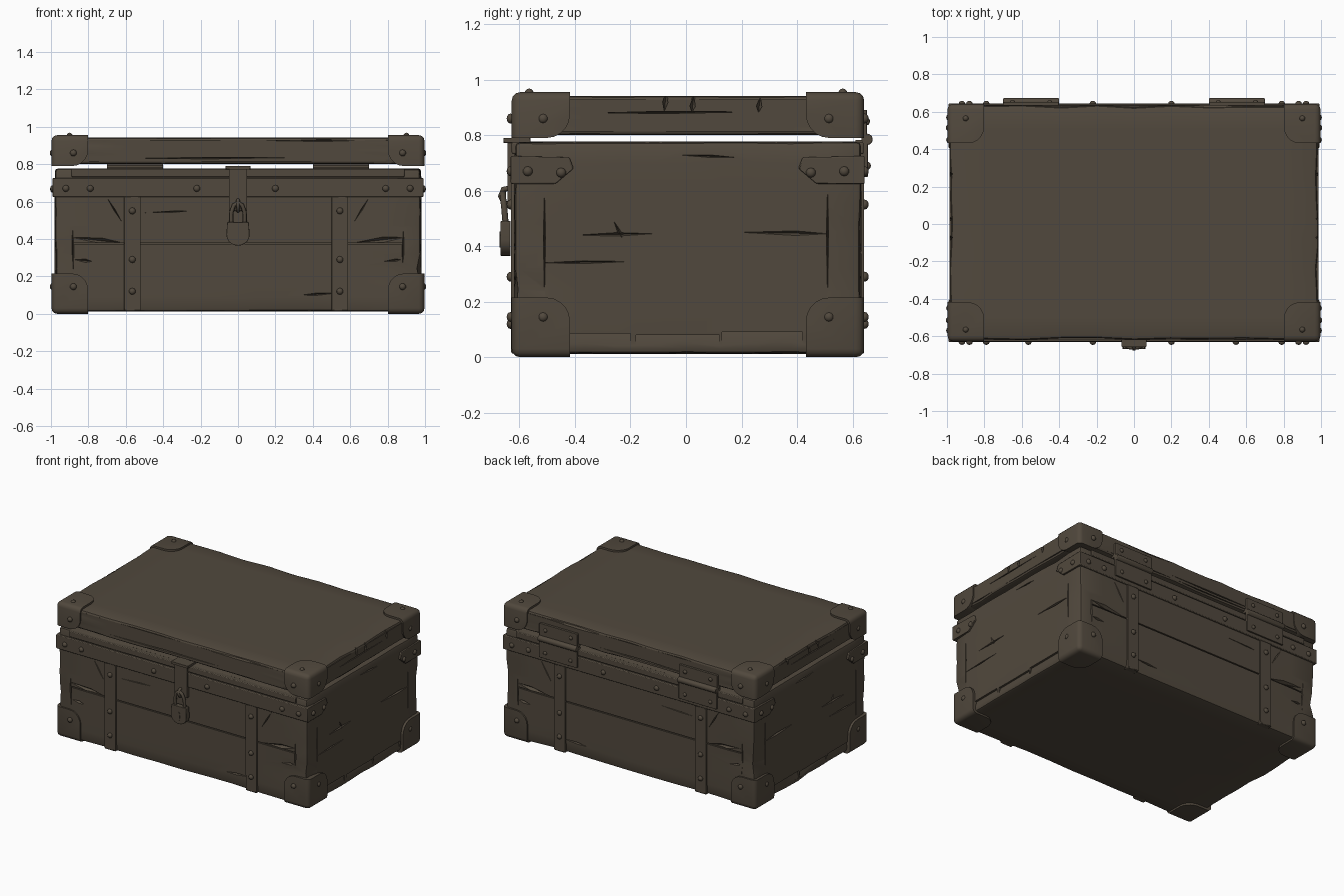
import bpy, bmesh, math, random
from mathutils import Vector, Matrix

random.seed(4)
default = bpy.data.objects.get("Cube")
if default:
    bpy.data.objects.remove(default)

brown = bpy.data.materials.new("weathered brown")
brown.use_nodes = True
colour = (0.083, 0.066, 0.047, 1)
brown.diffuse_color = colour
shader = next(n for n in brown.node_tree.nodes if n.type == 'BSDF_PRINCIPLED')
shader.inputs["Base Color"].default_value = colour
shader.inputs["Roughness"].default_value = 0.8

FRONT, BACK, SIDE = -0.62, 0.632, 0.98


def finish(bm, name, bevel=0.0):
    bmesh.ops.recalc_face_normals(bm, faces=bm.faces)
    mesh = bpy.data.meshes.new(name)
    bm.to_mesh(mesh)
    bm.free()
    mesh.materials.append(brown)
    ob = bpy.data.objects.new(name, mesh)
    bpy.context.collection.objects.link(ob)
    if bevel:
        mod = ob.modifiers.new("worn edges", 'BEVEL')
        mod.width, mod.segments = bevel, 2
    return ob


def smooth(ob, angle=35):
    bpy.ops.object.select_all(action='DESELECT')
    ob.select_set(True)
    bpy.context.view_layer.objects.active = ob
    bpy.ops.object.shade_smooth_by_angle(angle=math.radians(angle))


def hull(bm, points):
    verts = [bm.verts.new(p) for p in points]
    bmesh.ops.convex_hull(bm, input=verts)


def box(bm, x0, x1, y0, y1, z0, z1):
    hull(bm, [(x, y, z) for x in (x0, x1) for y in (y0, y1) for z in (z0, z1)])


def on_face(face, u, v, out=0.0):
    """Point on a wall: u runs along the wall, v is the height."""
    return Vector({"front": (u, FRONT - out, v), "back": (u, BACK + out, v),
                   "left": (SIDE + out, u, v), "right": (-SIDE - out, u, v)}[face])


def crack(bm, face, u0, v0, u1, v1, width=0.008):
    # spindle-shaped gouge that tapers at both ends
    a, b = Vector((u0, v0)), Vector((u1, v1))
    mid = a.lerp(b, random.uniform(0.35, 0.65))
    side = Vector((a.y - b.y, b.x - a.x)).normalized() * width
    flat = [(a, 0), (b, 0), (mid + side, 0.004), (mid - side, 0.004),
            (mid, 0.02), (mid, -0.02)]
    hull(bm, [on_face(face, p.x, p.y, d) for p, d in flat])


def worn_box(name, x, y0, y1, z0, z1, wear):
    bm = bmesh.new()
    box(bm, -x, x, y0, y1, z0, z1)
    bmesh.ops.dissolve_limit(bm, angle_limit=0.01, verts=bm.verts, edges=bm.edges)
    outer = bm.edges[:]
    bmesh.ops.subdivide_edges(bm, edges=outer, cuts=9, use_grid_fill=True)
    rim = [e for e in bm.edges if e.calc_face_angle(0) > 1]
    centre = Vector((0, (y0 + y1) / 2, (z0 + z1) / 2))
    for v in {v for e in rim for v in e.verts}:
        v.co += (centre - v.co).normalized() * random.uniform(0, wear)
    bmesh.ops.bevel(bm, geom=rim, offset=0.016, segments=2, affect='EDGES',
                    profile=0.5)
    return finish(bm, name)


def carve(ob, bm):
    cutter = finish(bm, "cutter")
    cutter.hide_render = True
    mod = ob.modifiers.new("damage", 'BOOLEAN')
    mod.operation, mod.solver, mod.object = 'DIFFERENCE', 'EXACT', cutter
    mod.use_self = True
    bpy.context.view_layer.objects.active = ob
    bpy.ops.object.modifier_apply(modifier=mod.name)
    bpy.data.objects.remove(cutter)
    smooth(ob, 30)


# Chest body with plank seams, cracks and chipped lower edges
body = worn_box("chest_body", SIDE, FRONT, BACK, 0.012, 0.777, 0.012)
cuts = bmesh.new()
for face in ("front", "back"):
    y = FRONT if face == "front" else BACK
    box(cuts, -0.88, 0.88, y - 0.012, y + 0.012, 0.373, 0.381)
    for s in (-1, 1):
        crack(cuts, face, s * 0.9, 0.41, s * 0.6, 0.375, 0.018)
        crack(cuts, face, s * 0.88, 0.22, s * 0.885, 0.47)
        crack(cuts, face, s * 0.88, 0.29, s * 0.78, 0.28, 0.012)
        crack(cuts, face, s * 0.7, 0.62, s * 0.62, 0.49, 0.005)
    crack(cuts, face, 0.34, 0.1, 0.52, 0.11)
    crack(cuts, face, -0.5, 0.54, -0.25, 0.55, 0.004)
for face in ("left", "right"):
    s = 1 if face == "left" else -1
    crack(cuts, face, 0.2, 0.45, 0.51, 0.445, 0.01)
    crack(cuts, face, -0.39, 0.44, -0.12, 0.445)
    crack(cuts, face, -0.26, 0.49, -0.23, 0.43)
    crack(cuts, face, -0.52, 0.34, -0.2, 0.345, 0.006)
    crack(cuts, face, -0.05, 0.73, 0.18, 0.72, 0.006)
    for v in (-0.51, 0.51):
        crack(cuts, face, v, 0.2, v, 0.62, 0.005)
    # broken recess along the foot of the wall
    for y0, y1, top in ((-0.42, -0.2, 0.085), (-0.18, 0.12, 0.08), (0.13, 0.42, 0.09)):
        hull(cuts, [(s * x, y, z) for y in (y0, y1)
                    for x, z in ((1.02, 0.04), (1.02, top), (0.965, top), (0.978, 0.04))])
carve(body, cuts)

# Flat lid hovering just above the body
lid = worn_box("lid", 0.987, -0.62, 0.635, 0.80, 0.942, 0.014)
cuts = bmesh.new()
for face in ("left", "right"):
    for u in (-0.08, 0.02, 0.26):
        crack(cuts, face, u, 0.87, u + 0.01, 0.96, 0.012)
    crack(cuts, face, -0.4, 0.88, 0.4, 0.885, 0.005)
for face in ("front", "back"):
    crack(cuts, face, -0.6, 0.83, 0.3, 0.835, 0.005)
    crack(cuts, face, 0.2, 0.925, 0.75, 0.93, 0.008)
carve(lid, cuts)


def corner_cap(name, sx, sy, z_out, z_in):
    # block with rounded inner edges and softened outer edges
    px, py = sx * 0.997, (-0.628 if sy < 0 else 0.642)
    bm = bmesh.new()
    box(bm, px, px - sx * 0.195, py, py - sy * 0.21, z_out, z_in)
    bmesh.ops.dissolve_limit(bm, angle_limit=0.01, verts=bm.verts, edges=bm.edges)
    tip = Vector((px, py, z_out))
    far = max(bm.verts, key=lambda v: (v.co - tip).length)
    near = min(bm.verts, key=lambda v: (v.co - tip).length)
    outer = near.link_edges[:]
    bmesh.ops.bevel(bm, geom=far.link_edges[:], offset=0.085, segments=5,
                    affect='EDGES', profile=0.5)
    outer = [e for e in outer if e.is_valid]
    bmesh.ops.bevel(bm, geom=outer, offset=0.03, segments=3,
                    affect='EDGES', profile=0.5)
    smooth(finish(bm, name), 40)


rivets = bmesh.new()


def rivet(face, u, v, out=0.012, r=0.018):
    p = on_face(face, u, v, out)
    n = on_face(face, u, v, 1) - on_face(face, u, v)
    turn = n.to_track_quat('Z', 'Y').to_matrix().to_4x4()
    bmesh.ops.create_uvsphere(rivets, u_segments=10, v_segments=6, radius=r,
                              matrix=Matrix.Translation(p) @ turn @ Matrix.Diagonal((1, 1, 0.8, 1)))


for sx, xname in ((-1, "right"), (1, "left")):
    for sy, yname in ((-1, "front"), (1, "back")):
        corner_cap(f"foot_corner_{yname}_{xname}", sx, sy, 0.0, 0.215)
        corner_cap(f"lid_corner_{yname}_{xname}", sx, sy, 0.955, 0.79)
        for z in (0.145, 0.86):
            rivet(yname, sx * 0.88, z)
            rivet(xname, sy * 0.515, z)
        bmesh.ops.create_uvsphere(rivets, u_segments=10, v_segments=6, radius=0.016,
                                  matrix=Matrix.Translation((sx * 0.9, sy * 0.565, 0.952)))
        # band ends wrapping round onto the side walls
        bm = bmesh.new()
        y_wall = FRONT - 0.01 if sy < 0 else BACK + 0.012
        hull(bm, [(x, y, z) for x in (sx * 0.95, sx * 0.991) for y, z in
                  ((y_wall, 0.625), (sy * 0.47, 0.625), (sy * 0.405, 0.68),
                   (sy * 0.42, 0.72), (y_wall, 0.725))])
        smooth(finish(bm, f"band_end_{yname}_{xname}", 0.005))
        rivet(xname, sy * 0.45, 0.665, 0.01)
        rivet(xname, sy * 0.57, 0.67, 0.01)

# Metal bands on the front and back walls
for face, y, s in (("front", FRONT, -1), ("back", BACK, 1)):
    bm = bmesh.new()
    box(bm, -0.99, 0.99, y - s * 0.03, y + s * 0.012, 0.625, 0.725)
    smooth(finish(bm, face + "_band", 0.005))
    bm = bmesh.new()
    box(bm, -0.89, 0.89, y - s * 0.03, y + s * 0.008, 0.732, 0.774)
    smooth(finish(bm, face + "_rim_board", 0.005))
    for u in (-0.92, -0.79, -0.22, 0.2, 0.79, 0.92):
        rivet(face, u, 0.67)
    for u in (-0.565, 0.545):
        bm = bmesh.new()
        box(bm, u - 0.044, u + 0.044, y - s * 0.03, y + s * 0.01, 0.014, 0.63)
        smooth(finish(bm, face + "_strap", 0.006))
        for z in (0.12, 0.29, 0.55):
            rivet(face, u, z)

# Hinges: two leaves and a barrel each
for u, side in ((-0.55, "right"), (0.55, "left")):
    bm = bmesh.new()
    box(bm, u - 0.15, u + 0.15, 0.61, 0.655, 0.65, 0.782)
    box(bm, u - 0.15, u + 0.15, 0.61, 0.652, 0.79, 0.89)
    bmesh.ops.create_cone(bm, segments=12, radius1=0.021, radius2=0.021, depth=0.3, cap_ends=True,
                          matrix=Matrix.Translation((u, 0.652, 0.785)) @ Matrix.Rotation(math.pi / 2, 4, 'Y'))
    smooth(finish(bm, "hinge_" + side, 0.004))
    for du in (-0.1, 0.1):
        rivet("back", u + du, 0.69, 0.023, 0.014)
        rivet("back", u + du, 0.85, 0.02, 0.014)
smooth(finish(rivets, "rivets"), 60)

# Hasp strap with its folded top
bm = bmesh.new()
box(bm, -0.048, 0.048, -0.644, -0.6, 0.55, 0.78)
box(bm, -0.066, 0.066, -0.658, -0.56, 0.772, 0.79)
smooth(finish(bm, "hasp", 0.004))

# Padlock body with rounded bottom
bm = bmesh.new()
outline = [(0.058, 0.49), (-0.058, 0.49)]
outline += [(0.062 * math.cos(a), 0.422 + 0.058 * math.sin(a))
            for a in (math.pi + math.pi * i / 10 for i in range(11))]
hull(bm, [(x, y, z) for x, z in outline for y in (-0.668, -0.632)])
padlock = finish(bm, "padlock", 0.007)
smooth(padlock)

# Keyhole plate
bm = bmesh.new()
hull(bm, [(x, y, z) for y in (-0.672, -0.66) for x, z in
          ((-0.008, 0.395), (0.008, 0.395), (0.013, 0.44), (0, 0.453), (-0.013, 0.44))])
finish(bm, "keyhole")

# Shackle and the staple it hangs from
for name, pts, r in (
        ("shackle", [(-0.036, -0.65, 0.48), (-0.036, -0.655, 0.54), (-0.022, -0.66, 0.58),
                     (0, -0.66, 0.595), (0.022, -0.66, 0.58), (0.036, -0.655, 0.54),
                     (0.036, -0.65, 0.48)], 0.011),
        ("staple", [(0, -0.63, 0.61), (0, -0.658, 0.605), (0, -0.668, 0.58),
                    (0, -0.655, 0.555), (0, -0.63, 0.55)], 0.01)):
    curve = bpy.data.curves.new(name, 'CURVE')
    curve.dimensions, curve.bevel_depth, curve.bevel_resolution = '3D', r, 2
    spline = curve.splines.new('POLY')
    spline.points.add(len(pts) - 1)
    for point, co in zip(spline.points, pts):
        point.co = (*co, 1)
    spline.use_smooth = True
    curve.materials.append(brown)
    bpy.context.collection.objects.link(bpy.data.objects.new(name, curve))
